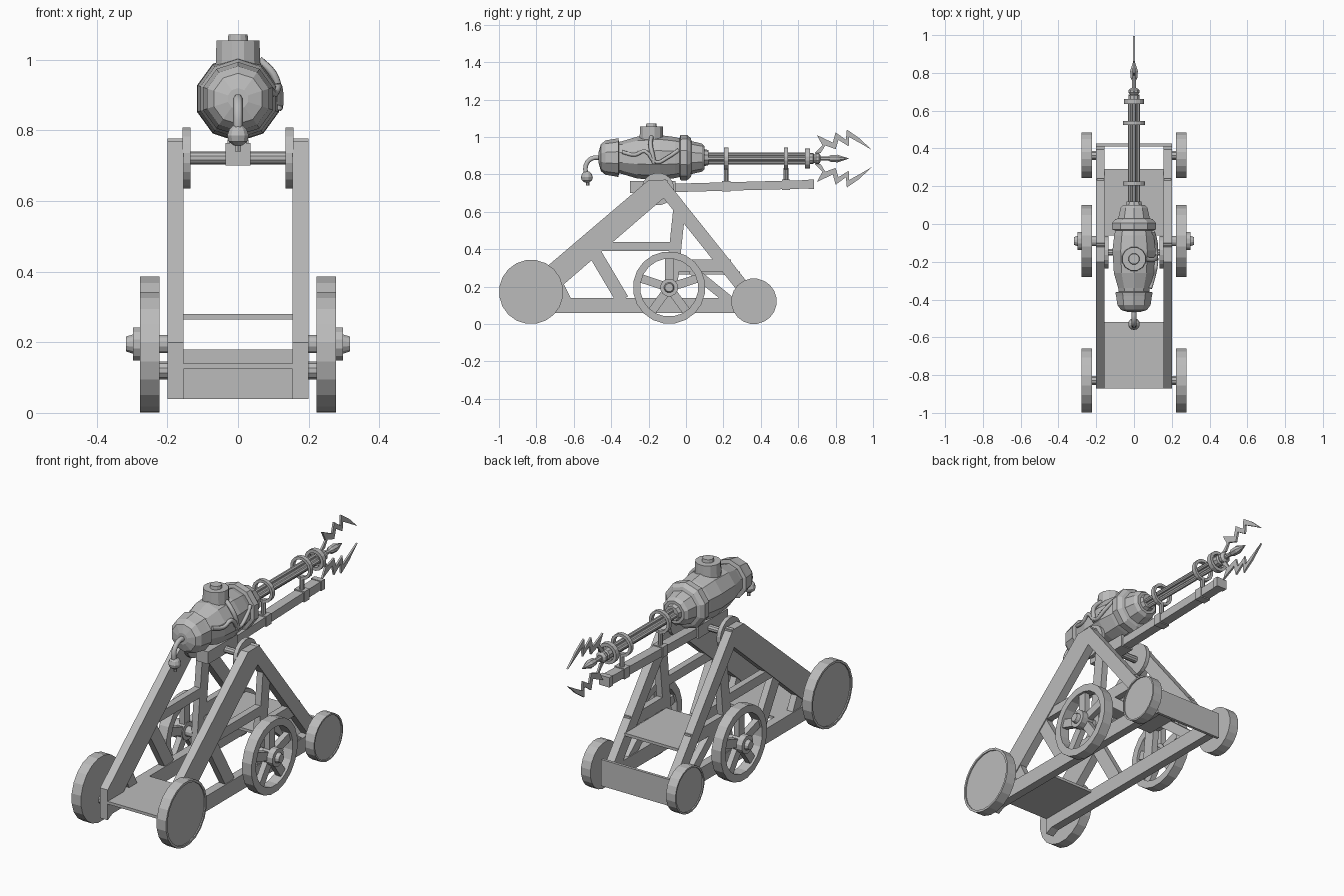
import bpy, bmesh, math
from mathutils import Vector, Matrix

if "Cube" in bpy.data.objects:
    bpy.data.objects.remove(bpy.data.objects["Cube"])

grey = bpy.data.materials.new("plain grey")
grey.use_nodes = True
GREY = (0.5, 0.5, 0.5, 1)
grey.diffuse_color = GREY
grey.node_tree.nodes["Principled BSDF"].inputs["Base Color"].default_value = GREY


def finish(name, bm):
    bmesh.ops.recalc_face_normals(bm, faces=bm.faces)
    me = bpy.data.meshes.new(name)
    bm.to_mesh(me)
    bm.free()
    me.materials.append(grey)
    ob = bpy.data.objects.new(name, me)
    bpy.context.collection.objects.link(ob)
    return ob


def box(name, x, y, z):
    """Box from (min, max) ranges."""
    bm = bmesh.new()
    size = [b - a for a, b in (x, y, z)]
    mid = [(a + b) / 2 for a, b in (x, y, z)]
    bmesh.ops.create_cube(bm, size=1, matrix=Matrix.Translation(mid) @ Matrix.Diagonal((*size, 1)))
    return finish(name, bm)


def plate(name, outline, x):
    """Extrude a (y, z) outline between two x values."""
    bm = bmesh.new()
    face = bm.faces.new([bm.verts.new((x[0], y, z)) for y, z in outline])
    new = bmesh.ops.extrude_face_region(bm, geom=[face])["geom"]
    bmesh.ops.translate(bm, verts=[v for v in new if isinstance(v, bmesh.types.BMVert)],
                        vec=(x[1] - x[0], 0, 0))
    return finish(name, bm)


def bar(name, p, q, width, x):
    """Straight beam between two (y, z) points."""
    p, q = Vector(p), Vector(q)
    d = (q - p).normalized()
    n = Vector((-d.y, d.x)) * width / 2
    return plate(name, [p + n, q + n, q - n, p - n], x)


def lathe(name, profile, axis, at, sides=16, ring=False):
    """Spin (distance along axis, radius) pairs; ring closes the profile."""
    bm = bmesh.new()
    loops = []
    for t, r in profile:
        loop = []
        for i in range(sides):
            a = math.tau * (i + 0.5) / sides
            u, v = r * math.cos(a), r * math.sin(a)
            co = {"x": (t, u, v), "y": (u, t, v), "z": (u, v, t)}[axis]
            loop.append(bm.verts.new(Vector(co) + Vector(at)))
        loops.append(loop)
    pairs = list(zip(loops, loops[1:])) + ([(loops[-1], loops[0])] if ring else [])
    for a, b in pairs:
        for i in range(sides):
            j = (i + 1) % sides
            bm.faces.new((a[i], a[j], b[j], b[i]))
    if not ring:
        bm.faces.new(loops[0])
        bm.faces.new(loops[-1])
    return finish(name, bm)


def rod(name, start, end, r, axis, at, sides=10):
    return lathe(name, [(start, r), (end, r)], axis, at, sides)


def band(name, start, end, inner, outer, at, axis="y", sides=16):
    return lathe(name, [(start, inner), (start, outer), (end, outer), (end, inner)],
                 axis, at, sides, True)


def hose(name, points, r):
    cu = bpy.data.curves.new(name, "CURVE")
    cu.dimensions = "3D"
    cu.bevel_depth, cu.bevel_resolution, cu.use_fill_caps = r, 1, True
    cu.resolution_u = 3
    sp = cu.splines.new("BEZIER")
    sp.bezier_points.add(len(points) - 1)
    for bp, p in zip(sp.bezier_points, points):
        bp.co = p
        bp.handle_left_type = bp.handle_right_type = "AUTO"
    cu.materials.append(grey)
    ob = bpy.data.objects.new(name, cu)
    bpy.context.collection.objects.link(ob)
    bpy.context.view_layer.objects.active = ob
    ob.select_set(True)
    bpy.ops.object.convert(target="MESH")
    ob.select_set(False)


def span(side, a, b):
    return tuple(sorted((side * a, side * b)))


# Side frames, wheels and pivot discs
for s, tag in ((1, "left"), (-1, "right")):
    outer, inner = span(s, 0.155, 0.2), span(s, 0.16, 0.195)
    plate(tag + "_rear_leg", [(-0.2, 0.77), (-0.87, 0.2), (-0.87, 0.04), (-0.83, 0.06),
                              (-0.1, 0.69), (-0.1, 0.77)], outer)
    bar(tag + "_fore_leg", (-0.14, 0.755), (0.39, 0.09), 0.07, outer)
    box(tag + "_ground_beam", outer, (-0.86, 0.42), (0.06, 0.14))
    box(tag + "_cross_beam", inner, (-0.57, -0.03), (0.39, 0.44))
    bar(tag + "_upright", (-0.035, 0.62), (-0.09, 0.1), 0.065, inner)
    bar(tag + "_brace", (-0.5, 0.4), (-0.34, 0.13), 0.07, inner)
    bar(tag + "_short_brace", (-0.72, 0.28), (-0.63, 0.1), 0.06, inner)
    box(tag + "_shelf_beam", inner, (-0.06, 0.24), (0.28, 0.345))
    bar(tag + "_shelf_brace", (0.03, 0.29), (0.24, 0.12), 0.05, inner)
    band(tag + "_pivot_disc", s * 0.135, s * 0.157, 0.001, 0.087, (0, -0.15, 0.722), "x", 20)
    for part, y, r in (("rear", -0.828, 0.172), ("fore", 0.363, 0.122)):
        lathe(f"{tag}_{part}_wheel", [(s * t, k * r) for t, k in
              ((0.222, 0.93), (0.222, 1), (0.277, 1), (0.277, 0.93), (0.271, 0.93))],
              "x", (0, y, r), 20)
        rod(f"{tag}_{part}_axle", s * 0.19, s * 0.23, 0.025, "x", (0, y, 0.12))
    hub = (0, -0.09, 0.195)
    band(tag + "_spoked_rim", s * 0.222, s * 0.277, 0.155, 0.194, hub, "x", 20)
    lathe(tag + "_hub", [(s * t, r) for t, r in ((0.19, 0.027), (0.23, 0.027), (0.23, 0.048),
          (0.298, 0.048), (0.298, 0.028), (0.317, 0.022))], "x", hub, 12)
    for i in range(5):
        a = math.pi / 2 + math.tau * i / 5
        d = Vector((math.cos(a), math.sin(a)))
        c = Vector(hub[1:])
        bar(f"{tag}_spoke_{i}", c + d * 0.03, c + d * 0.17, 0.045, span(s, 0.235, 0.265))

# Decks joining the frames
box("rear_deck", (-0.157, 0.157), (-0.87, -0.52), (0.125, 0.14))
box("shelf_deck", (-0.157, 0.157), (-0.06, 0.29), (0.265, 0.28))
box("end_board", (-0.2, 0.2), (0.41, 0.425), (0.04, 0.18))

# Pivot and rail
rod("pivot_shaft", -0.16, 0.16, 0.018, "x", (0, -0.15, 0.722))
box("pivot_block", (-0.035, 0.035), (-0.3, -0.055), (0.7, 0.765))
bar("rail", (-0.06, 0.728), (0.68, 0.748), 0.045, (-0.025, 0.025))
bar("rail_end", (0.655, 0.748), (0.685, 0.748), 0.052, (-0.03, 0.03))

# Barrel made of a core and a bundle of rods
BORE = (0, 0, 0.885)
rod("barrel_core", 0.08, 0.65, 0.02, "y", BORE)
for i in range(4):
    a = math.tau * i / 4
    rod(f"barrel_rod_{i}", 0.08, 0.64, 0.011, "y",
        (0.022 * math.cos(a), 0, 0.885 + 0.022 * math.sin(a)), 8)
for i, (y, z) in enumerate(((0.215, 0.736), (0.535, 0.744))):
    band(f"barrel_ring_{i}", y - 0.011, y + 0.011, 0.045, 0.06, BORE)
    rod(f"ring_post_{i}", z, 0.835, 0.013, "z", (0, y, 0))
    box(f"rail_clamp_{i}", (-0.03, 0.03), (y - 0.022, y + 0.022), (z - 0.028, z + 0.028))
band("muzzle_ring", 0.636, 0.662, 0.038, 0.055, BORE)
for i in range(4):
    a = math.tau * i / 4 + math.pi / 4
    hose(f"muzzle_arm_{i}", [(k * math.cos(a), 0.648, 0.885 + k * math.sin(a))
                             for k in (0.01, 0.045)], 0.006)
lathe("muzzle_collar", [(0.64, 0.03), (0.68, 0.03), (0.685, 0.022), (0.695, 0.03),
                        (0.71, 0.03), (0.72, 0.016)], "y", BORE, 10)
lathe("spear_tip", [(0.7, 0.012), (0.76, 0.012), (0.775, 0.02), (0.81, 0.022), (0.87, 0.001)],
      "y", BORE, 8)

# Two jagged bolts, mirrored above and below the tip
upper = [(0.69, 0.03), (0.73, 0.07), (0.7, 0.125), (0.785, 0.085), (0.8, 0.14), (0.855, 0.1),
         (0.86, 0.155), (0.925, 0.11), (0.995, 0.045)]
lower = [(0.935, 0.08), (0.872, 0.115), (0.87, 0.065), (0.815, 0.1), (0.8, 0.05),
         (0.745, 0.07), (0.72, 0.03)]
for s, tag in ((1, "upper"), (-1, "lower")):
    plate(tag + "_bolt", [(y, 0.885 + s * z) for y, z in upper + lower], (-0.005, 0.005))

# Tank body with rear cap and collar
TANK = (0, 0, 0.89)
lathe("tank", [(-0.38, 0.08), (-0.34, 0.088), (-0.26, 0.112), (-0.14, 0.12), (-0.06, 0.11),
               (-0.02, 0.1)], "y", TANK, 10)
lathe("rear_cap", [(-0.467, 0.03), (-0.455, 0.072), (-0.43, 0.092), (-0.38, 0.1),
                   (-0.362, 0.104), (-0.358, 0.085)], "y", TANK, 10)
lathe("fore_collar", [(-0.035, 0.1), (-0.03, 0.121), (0.005, 0.122), (0.025, 0.105),
                      (0.03, 0.088), (0.085, 0.075), (0.1, 0.06), (0.1, 0.045),
                      (0.12, 0.04)], "y", TANK, 10)
lathe("filler_cap", [(0.97, 0.066), (1.055, 0.063), (1.055, 0.03), (1.072, 0.028)],
      "z", (0, -0.185, 0), 12)

# Hose and strap on the tank's side
hose("side_hose", [(0.085, -0.34, 0.92), (0.105, -0.27, 0.905), (0.115, -0.22, 0.925),
                   (0.117, -0.16, 0.865), (0.115, -0.1, 0.89), (0.1, -0.04, 0.93)], 0.011)
hose("side_strap", [(0.06, -0.185, 1.0), (0.1, -0.19, 0.96), (0.115, -0.18, 0.91),
                    (0.115, -0.17, 0.86)], 0.012)

# Tail pipe with a hanging bulb
hose("tail_pipe", [(0, -0.45, 0.89), (0, -0.505, 0.885), (0, -0.535, 0.85), (0, -0.533, 0.79)],
     0.014)
lathe("tail_bulb", [(0.757, 0.012), (0.768, 0.027), (0.785, 0.032), (0.803, 0.026),
                    (0.815, 0.014)], "z", (0, -0.53, 0), 10)
rod("tail_spout", 0.74, 0.76, 0.009, "z", (0, -0.525, 0), 6)
